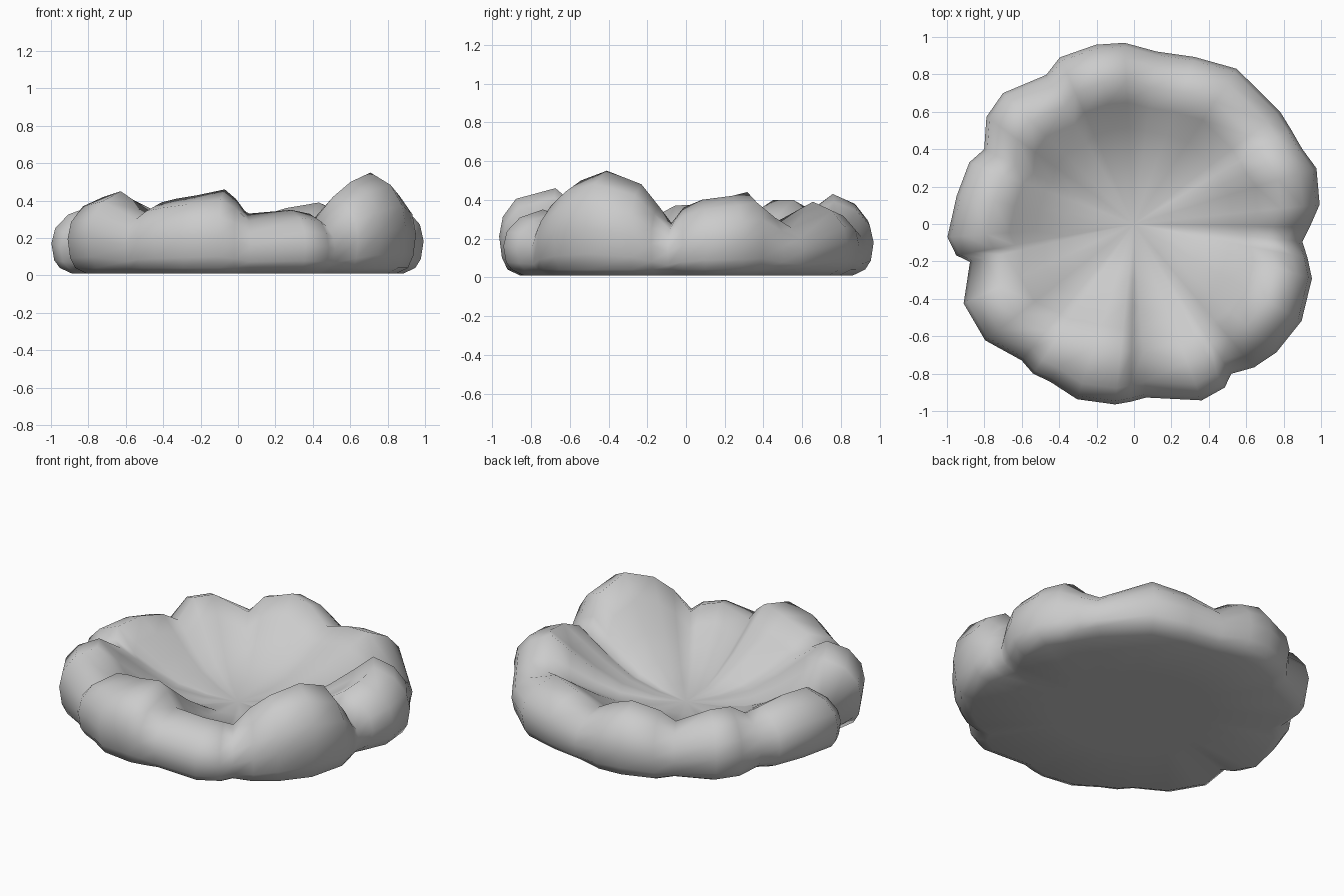
import bpy, bmesh, math

if "Cube" in bpy.data.objects:
    bpy.data.objects.remove(bpy.data.objects["Cube"])

# Rim stones: (angle in degrees, outer radius, crest height); low values are the gaps
RIM = [
    (-6, .905, .28), (-1, .94, .36), (6, .998, .40), (17, 1.02, .42), (24, .985, .44),
    (31, .98, .35), (37.5, .985, .29), (56.5, .995, .39), (70, .95, .36), (82.6, .93, .31),
    (93, .97, .39), (102, .98, .43), (114, .975, .39), (120.5, .925, .31),
    (135, .99, .40), (144, .975, .40), (153.5, .895, .31), (159.5, .94, .35),
    (171, .96, .38), (184, 1.0, .37), (190, .965, .33), (193, .90, .30),
    (205, 1.005, .42), (218, 1.01, .45), (230.5, .945, .34), (236, .965, .39),
    (242, .955, .41), (252, .985, .43), (264, .97, .46), (269, .95, .41),
    (274, .93, .33), (291, 1.01, .35), (299, 1.0, .33), (303, .955, .30),
    (310, 1.0, .42), (318, 1.025, .50), (330, 1.035, .55), (343, .995, .48),
    (349, .945, .37),
]
FLOOR = 0.09


def section(angle, radius, crest):
    """Radial section from the underside, over the crest, down to the floor."""
    lean = 0.10 * math.exp(-((angle - 258) / 20) ** 2)
    p = 0.79 - lean                      # crest position
    h = crest
    rise = h - FLOOR
    pts = [
        (0.45, 0.015), (0.89, 0.0 + 0.01), (0.955, 0.04), (0.985, 0.22 * h),
        (1.0, 0.46 * h), (0.98, 0.68 * h), (0.91, 0.88 * h), (p, h),
        (p - 0.12, FLOOR + 0.73 * rise), (p - 0.26, FLOOR + 0.43 * rise),
        (p - 0.41, FLOOR + 0.18 * rise), (0.20, FLOOR + 0.05 * rise),
    ]
    a = math.radians(angle)
    out = []
    for f, z in pts:
        # the floor and underside keep an even circle, the rim follows the stones
        k = min(1, max(0, (f - 0.2) / 0.5))
        r = f * (0.97 + (radius - 0.97) * k)
        out.append((r * math.cos(a), r * math.sin(a), z))
    return out


# Ring of stones with a shallow bowl inside
bm = bmesh.new()
rings = [[bm.verts.new(c) for c in section(*s)] for s in RIM]
under = bm.verts.new((0, 0, 0.015))
floor = bm.verts.new((0, 0, FLOOR))
for i, a in enumerate(rings):
    b = rings[(i + 1) % len(rings)]
    bm.faces.new((under, b[0], a[0]))
    for j in range(len(a) - 1):
        bm.faces.new((a[j], b[j], b[j + 1], a[j + 1]))
    bm.faces.new((a[-1], b[-1], floor))
bmesh.ops.recalc_face_normals(bm, faces=bm.faces)

mesh = bpy.data.meshes.new("stone_ring_bowl")
bm.to_mesh(mesh)
bm.free()
obj = bpy.data.objects.new("stone_ring_bowl", mesh)
bpy.context.collection.objects.link(obj)

# Soft rock shading with no hard edges at the crests
bpy.context.view_layer.objects.active = obj
obj.select_set(True)
bpy.ops.object.shade_smooth_by_angle(angle=math.radians(100))
